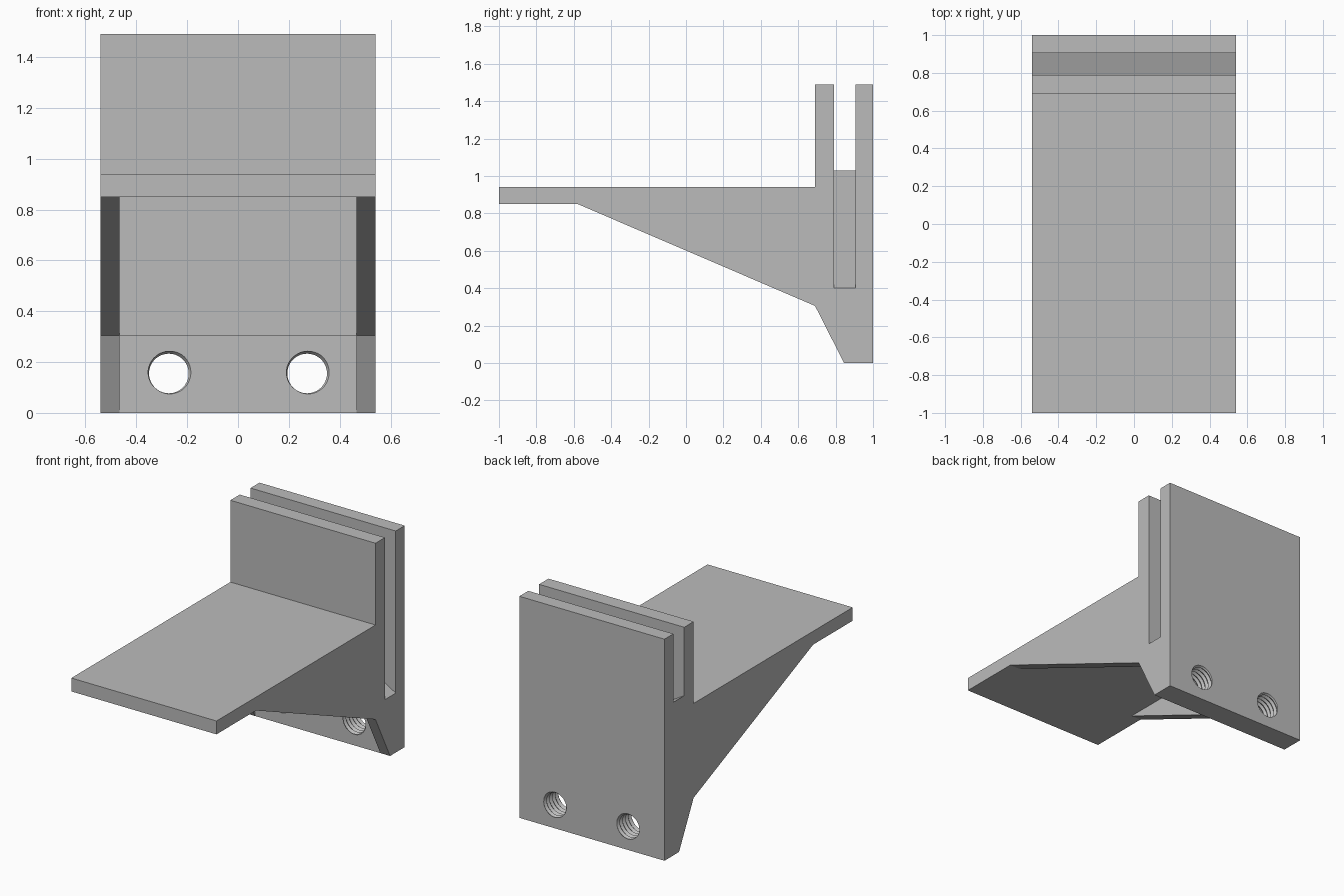
import bpy, bmesh, math

if "Cube" in bpy.data.objects:
    bpy.data.objects.remove(bpy.data.objects["Cube"])

grey = bpy.data.materials.new("plain_grey")
grey.diffuse_color = (0.5, 0.5, 0.5, 1)
grey.use_nodes = True
grey.node_tree.nodes["Principled BSDF"].inputs["Base Color"].default_value = grey.diffuse_color


def to_object(name, bm):
    bmesh.ops.recalc_face_normals(bm, faces=bm.faces)
    mesh = bpy.data.meshes.new(name)
    bm.to_mesh(mesh)
    bm.free()
    mesh.materials.append(grey)
    obj = bpy.data.objects.new(name, mesh)
    bpy.context.collection.objects.link(obj)
    return obj


def prism(name, outline, place, start, end):
    """Extrude a 2D outline; place(a, b, depth) gives the 3D point."""
    bm = bmesh.new()
    rings = [[bm.verts.new(place(a, b, d)) for a, b in outline] for d in (start, end)]
    bm.faces.new(rings[0])
    bm.faces.new(rings[1])
    n = len(outline)
    for i in range(n):
        j = (i + 1) % n
        bm.faces.new((rings[0][i], rings[0][j], rings[1][j], rings[1][i]))
    return to_object(name, bm)


def thread_cutter(name, x, z, y0, turns, pitch, r_in, r_out, seg=40):
    """Closed screw shape along y, with crest and root strands."""
    bm = bmesh.new()

    def strand(radius, shift):
        return [bm.verts.new((x + radius * math.cos(math.tau * i / seg),
                              y0 + pitch * (i / seg + shift),
                              z + radius * math.sin(math.tau * i / seg)))
                for i in range(seg * turns + 1)]

    crest, root = strand(r_in, 0), strand(r_out, 0.5)
    for i in range(seg * turns):
        bm.faces.new((crest[i], crest[i + 1], root[i + 1], root[i]))
        if i + seg < seg * turns:
            bm.faces.new((root[i], root[i + 1], crest[i + 1 + seg], crest[i + seg]))
    # close both ends with a fan
    rim = [e for e in bm.edges if e.is_boundary]
    caps = bmesh.ops.holes_fill(bm, edges=rim, sides=0)["faces"]
    bmesh.ops.poke(bm, faces=caps)
    return to_object(name, bm)


def cut(obj, cutter):
    mod = obj.modifiers.new("cut", 'BOOLEAN')
    mod.operation = 'DIFFERENCE'
    mod.solver = 'EXACT'
    mod.object = cutter
    bpy.context.view_layer.objects.active = obj
    bpy.ops.object.modifier_apply(modifier=mod.name)
    bpy.data.objects.remove(cutter)


def along_x(a, b, d):
    return (d, a, b)


def along_y(a, b, d):
    return (a, d, b)


# bracket: shelf, side gussets and upright as one side outline
bracket = prism("shelf_bracket", [
    (-1, 0.85), (-0.58, 0.85), (0.69, 0.305), (0.845, 0), (1, 0),
    (1, 1.49), (0.69, 1.49), (0.69, 0.94), (-1, 0.94)], along_x, -0.54, 0.54)

# hollow under the shelf, leaving a gusset on each side
cut(bracket, prism("underside_cutter", [
    (-0.58, 0.85), (0.69, 0.85), (0.69, 0.305), (0.845, 0.305),
    (0.845, -0.1), (-0.58, -0.1)], along_x, -0.467, 0.467))

# slot in the upright, its floor sloping down to the right
slope = (1.03 - 0.40) / 1.08
cut(bracket, prism("slot_cutter", [
    (-0.7, 0.715 + 0.7 * slope), (0.7, 0.715 - 0.7 * slope),
    (0.7, 1.6), (-0.7, 1.6)], along_y, 0.79, 0.905))

# two threaded screw holes
for side in (-1, 1):
    cut(bracket, thread_cutter("thread_cutter", side * 0.272, 0.155,
                               0.763, 10, 0.031, 0.078, 0.09))

bpy.ops.object.select_all(action='DESELECT')
bracket.select_set(True)
bpy.context.view_layer.objects.active = bracket
bpy.ops.object.shade_smooth_by_angle(angle=math.radians(20))
